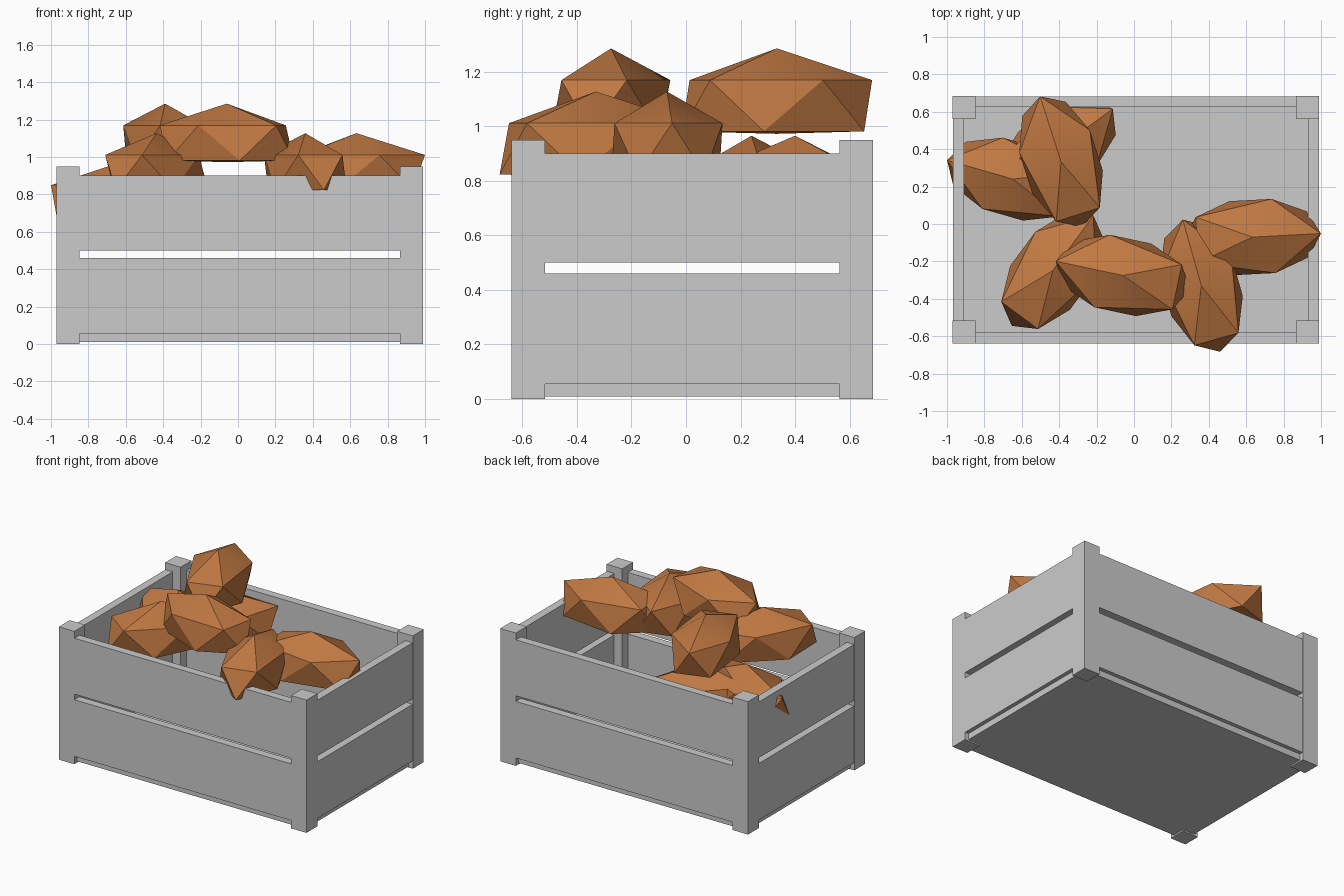
import bpy, bmesh, math
from mathutils import Matrix

if "Cube" in bpy.data.objects:
    bpy.data.objects.remove(bpy.data.objects["Cube"])

X0, X1, Y0, Y1 = -0.97, 0.99, -0.64, 0.685   # crate footprint
POST, THICK, GAP = 0.123, 0.06, 0.002


def finish(name, bm):
    mesh = bpy.data.meshes.new(name)
    bm.to_mesh(mesh)
    bm.free()
    obj = bpy.data.objects.new(name, mesh)
    bpy.context.collection.objects.link(obj)
    return obj


def box(name, x0, x1, y0, y1, z0, z1):
    bm = bmesh.new()
    bmesh.ops.create_cube(bm, size=1)
    mat = Matrix.Translation(((x0 + x1) / 2, (y0 + y1) / 2, (z0 + z1) / 2))
    mat = mat @ Matrix.Diagonal((x1 - x0, y1 - y0, z1 - z0, 1))
    bmesh.ops.transform(bm, matrix=mat, verts=bm.verts)
    return finish(name, bm)


# corner posts
for sx, x in (("left", X0), ("right", X1 - POST)):
    for sy, y in (("front", Y0), ("back", Y1 - POST)):
        box(f"{sy}_{sx}_post", x, x + POST, y, y + POST, 0, 0.95)

# two rows of wall planks, ends tucked into the posts
for row, z0, z1 in (("lower", 0.055, 0.46), ("upper", 0.5, 0.9)):
    xa, xb, ya, yb = X0 + THICK, X1 - THICK, Y0 + THICK, Y1 - THICK
    box(f"front_{row}_plank", xa, xb, Y0 + GAP, ya, z0, z1)
    box(f"back_{row}_plank", xa, xb, yb, Y1 - GAP, z0, z1)
    box(f"left_{row}_plank", X0 + GAP, xa, ya, yb, z0, z1)
    box(f"right_{row}_plank", xb, X1 - GAP, ya, yb, z0, z1)

# floor board
box("floor", X0 + 0.03, X1 - 0.03, Y0 + 0.03, Y1 - 0.03, 0.01, 0.058)

# potatoes: stretched icosahedra with a flattened underside
skin = bpy.data.materials.new("potato_skin")
skin.diffuse_color = (0.53, 0.19, 0.055, 1)
skin.use_nodes = True
skin.node_tree.nodes["Principled BSDF"].inputs["Base Color"].default_value = skin.diffuse_color


def potato(name, x, y, z, angle):
    bm = bmesh.new()
    bmesh.ops.create_icosphere(bm, subdivisions=1, radius=1)
    min(bm.verts, key=lambda v: v.co.z).co.z = -0.49
    mat = (Matrix.Translation((x, y, z))
           @ Matrix.Rotation(math.radians(angle), 4, 'Z')
           @ Matrix.Diagonal((0.41, 0.233, 0.21, 1)))
    bmesh.ops.transform(bm, matrix=mat, verts=bm.verts)
    obj = finish(name, bm)
    obj.data.materials.append(skin)
    bpy.ops.object.select_all(action='DESELECT')
    obj.select_set(True)
    bpy.context.view_layer.objects.active = obj
    bpy.ops.object.shade_smooth_by_angle(angle=math.radians(30))


layers = {
    0.755: [(-0.647, 0.24, 164), (-0.41, 0.40, 36)],
    0.917: [(-0.435, -0.25, 53.5), (0.36, -0.33, 105.7), (0.633, -0.07, 3)],
    1.075: [(-0.39, 0.333, 107.8), (-0.06, -0.275, 168)],
}
for z, spots in layers.items():
    for x, y, angle in spots:
        potato("potato", x, y, z, angle)
